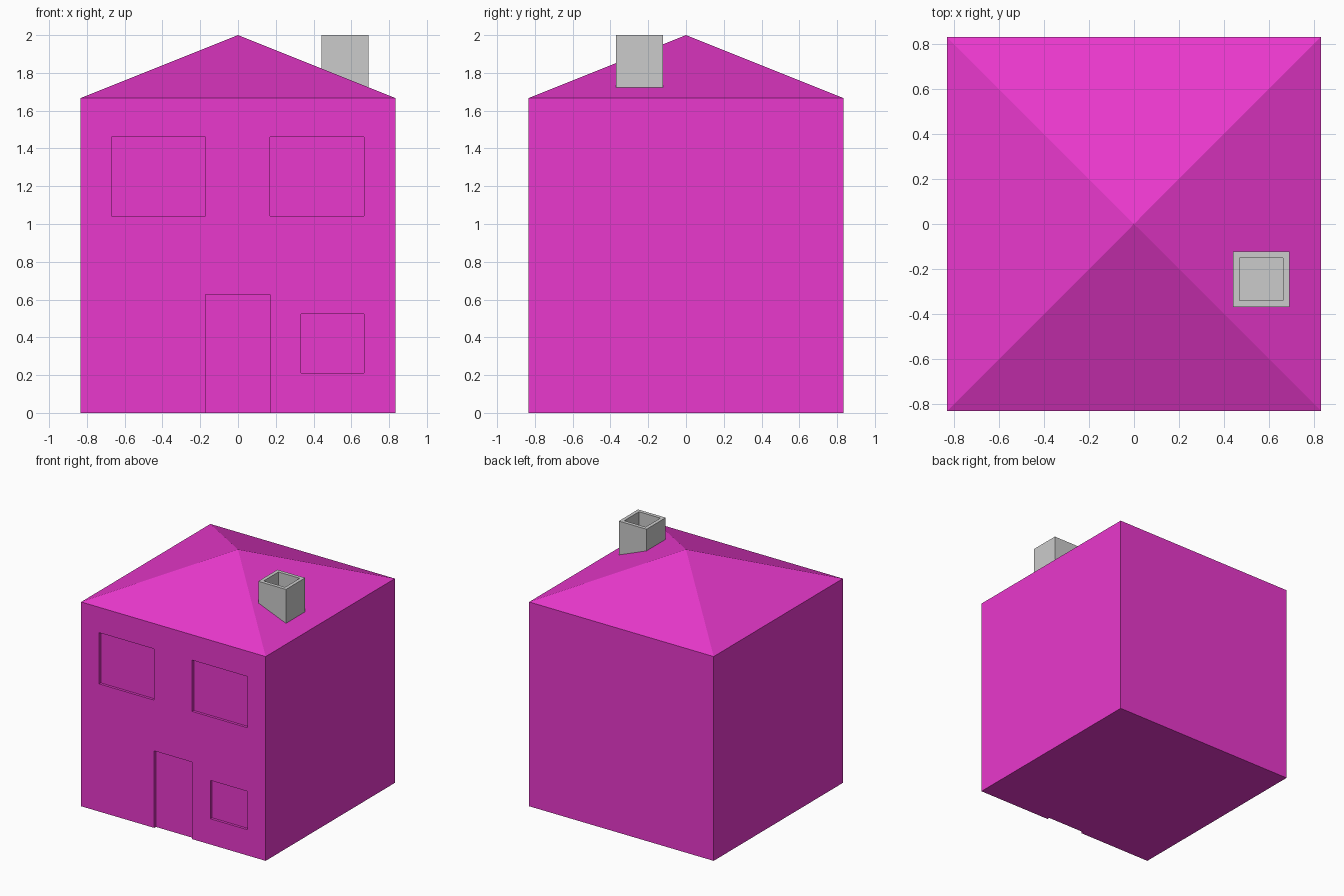
import bpy
import bmesh
from math import pi, sqrt
from mathutils import Matrix

if "Cube" in bpy.data.objects:
    bpy.data.objects.remove(bpy.data.objects["Cube"])

H = 0.833        # half width of the house
EAVES = 1.667    # wall height
RECESS = 0.021   # depth of door and window panels


def add_object(name, bm, mat=None):
    mesh = bpy.data.meshes.new(name)
    bm.to_mesh(mesh)
    bm.free()
    obj = bpy.data.objects.new(name, mesh)
    bpy.context.collection.objects.link(obj)
    if mat:
        mesh.materials.append(mat)
    return obj


def box(name, x, y, z, mat=None):
    """Box from (min, max) pairs."""
    bm = bmesh.new()
    size = [b - a for a, b in (x, y, z)]
    mid = [(a + b) / 2 for a, b in (x, y, z)]
    bmesh.ops.create_cube(bm, size=1, matrix=Matrix.Translation(mid) @ Matrix.Diagonal((*size, 1)))
    return add_object(name, bm, mat)


def cut(target, cutter):
    """Subtract a cutter from the target and discard it."""
    mod = target.modifiers.new("cut", 'BOOLEAN')
    mod.operation = 'DIFFERENCE'
    mod.solver = 'EXACT'
    mod.object = cutter
    bpy.context.view_layer.objects.active = target
    bpy.ops.object.modifier_apply(modifier=mod.name)
    bpy.data.objects.remove(cutter)


magenta = bpy.data.materials.new("magenta_paint")
magenta.diffuse_color = (0.82, 0.04, 0.61, 1)
magenta.use_nodes = True
magenta.node_tree.nodes["Principled BSDF"].inputs["Base Color"].default_value = magenta.diffuse_color

# Walls with recessed windows and door on the front
walls = box("walls", (-H, H), (-H, H), (0, EAVES), magenta)
openings = [
    ("upper_left_window", (-0.67, -0.173), (1.042, 1.46)),
    ("upper_right_window", (0.17, 0.667), (1.042, 1.46)),
    ("lower_window", (0.334, 0.667), (0.21, 0.523)),
    ("door", (-0.173, 0.17), (-0.1, 0.628)),
]
for name, xs, zs in openings:
    cut(walls, box(name, xs, (-H - 0.1, -H + RECESS), zs))

# Pyramid roof
bm = bmesh.new()
bmesh.ops.create_cone(
    bm, cap_ends=True, segments=4, radius1=H * sqrt(2), radius2=0, depth=2 - EAVES,
    matrix=Matrix.Translation((0, 0, (2 + EAVES) / 2)) @ Matrix.Rotation(pi / 4, 4, 'Z'))
bmesh.ops.remove_doubles(bm, verts=bm.verts, dist=0.0001)
add_object("roof", bm, magenta)

# Hollow square chimney, sunk into the right roof slope
chimney = box("chimney", (0.442, 0.692), (-0.37, -0.122), (1.70, 2.0))
cut(chimney, box("flue", (0.471, 0.663), (-0.341, -0.151), (1.825, 2.1)))
